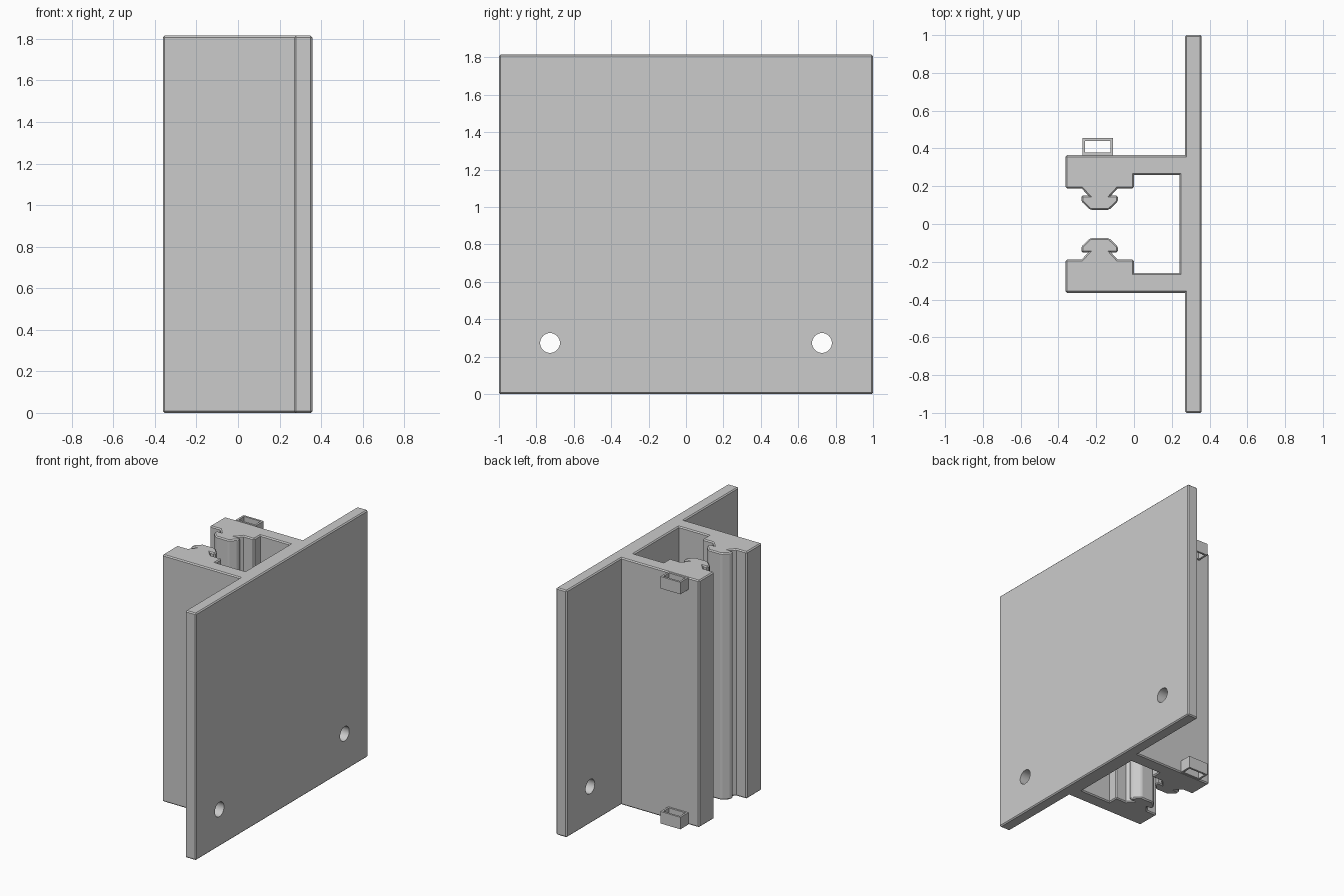
import bpy, bmesh, math
from mathutils import Matrix, Vector

cube = bpy.data.objects.get("Cube")
if cube:
    bpy.data.objects.remove(cube, do_unlink=True)

H = 1.815            # height of the extrusion
CHAMFER = 0.008

grey = bpy.data.materials.new("light grey")
grey.use_nodes = True
colour = (0.6, 0.6, 0.6, 1)
grey.diffuse_color = colour
grey.node_tree.nodes["Principled BSDF"].inputs["Base Color"].default_value = colour


def make_object(name, bm):
    bmesh.ops.recalc_face_normals(bm, faces=bm.faces[:])
    mesh = bpy.data.meshes.new(name)
    bm.to_mesh(mesh)
    bm.free()
    mesh.materials.append(grey)
    obj = bpy.data.objects.new(name, mesh)
    bpy.context.collection.objects.link(obj)
    return obj


# Half of the cross-section, from the pocket wall to the plate's outer end
tooth_x = -0.182
tooth = [(-0.06, 0.15), (-0.097, 0.15), (-0.097, 0.12), (-0.051, 0.075)]
left = [(-0.095, 0.188)] + tooth
tooth_outline = left + [(-x, y) for x, y in reversed(left)]
half = [(0.24, 0.26), (0, 0.26), (0, 0.188)]
half += [(tooth_x + x, y) for x, y in reversed(tooth_outline)]
half += [(-0.362, 0.188), (-0.362, 0.364), (0.27, 0.364), (0.27, 1), (0.358, 1)]
outline = half + [(x, -y) for x, y in reversed(half)]

# Plate, arms and teeth as one chamfered extrusion
bm = bmesh.new()
base = bm.faces.new([bm.verts.new((x, y, 0)) for x, y in outline])
extruded = bmesh.ops.extrude_face_region(bm, geom=[base], use_keep_orig=True)
top_verts = [g for g in extruded["geom"] if isinstance(g, bmesh.types.BMVert)]
bmesh.ops.translate(bm, verts=top_verts, vec=(0, 0, H))
bmesh.ops.recalc_face_normals(bm, faces=bm.faces[:])
convex = [e for e in bm.edges if e.calc_face_angle_signed(0) > 0.3]
bmesh.ops.bevel(bm, geom=convex, offset=CHAMFER, segments=1,
                affect='EDGES', clamp_overlap=True)
body = make_object("mounting_plate_with_clamp_arms", bm)

# Two screw holes through the plate
for side in (-1, 1):
    bm = bmesh.new()
    matrix = Matrix.Translation((0.315, side * 0.727, 0.273)) @ Matrix.Rotation(math.pi / 2, 4, 'Y')
    bmesh.ops.create_cone(bm, cap_ends=True, segments=40, radius1=0.053,
                          radius2=0.053, depth=0.3, matrix=matrix)
    cutter = make_object("hole_cutter", bm)
    cutter.hide_render = True
    mod = body.modifiers.new("screw_hole", 'BOOLEAN')
    mod.operation = 'DIFFERENCE'
    mod.solver = 'EXACT'
    mod.object = cutter
    bpy.context.view_layer.objects.active = body
    bpy.ops.object.modifier_apply(modifier=mod.name)
    bpy.data.objects.remove(cutter, do_unlink=True)


# Slotted loops on the back arm, one at each end
def slotted_loop(name, z):
    bm = bmesh.new()
    size = Vector((0.163, 0.093, 0.088))
    centre = Vector((-0.192, 0.409, z))
    bmesh.ops.create_cube(bm, size=1, matrix=Matrix.Translation(centre) @ Matrix.Diagonal((*size, 1)))
    caps = [f for f in bm.faces if abs(f.normal.z) > 0.9]
    bmesh.ops.inset_individual(bm, faces=caps, thickness=0.021)
    rims = [e for f in caps for e in f.edges]
    bmesh.ops.delete(bm, geom=caps, context='FACES_ONLY')
    bmesh.ops.bridge_loops(bm, edges=rims)
    return make_object(name, bm)


parts = [body, slotted_loop("lower_loop", 0.044), slotted_loop("upper_loop", H - 0.044)]

bpy.ops.object.select_all(action='DESELECT')
for part in parts:
    part.select_set(True)
bpy.context.view_layer.objects.active = body
bpy.ops.object.shade_smooth_by_angle(angle=math.radians(20))
